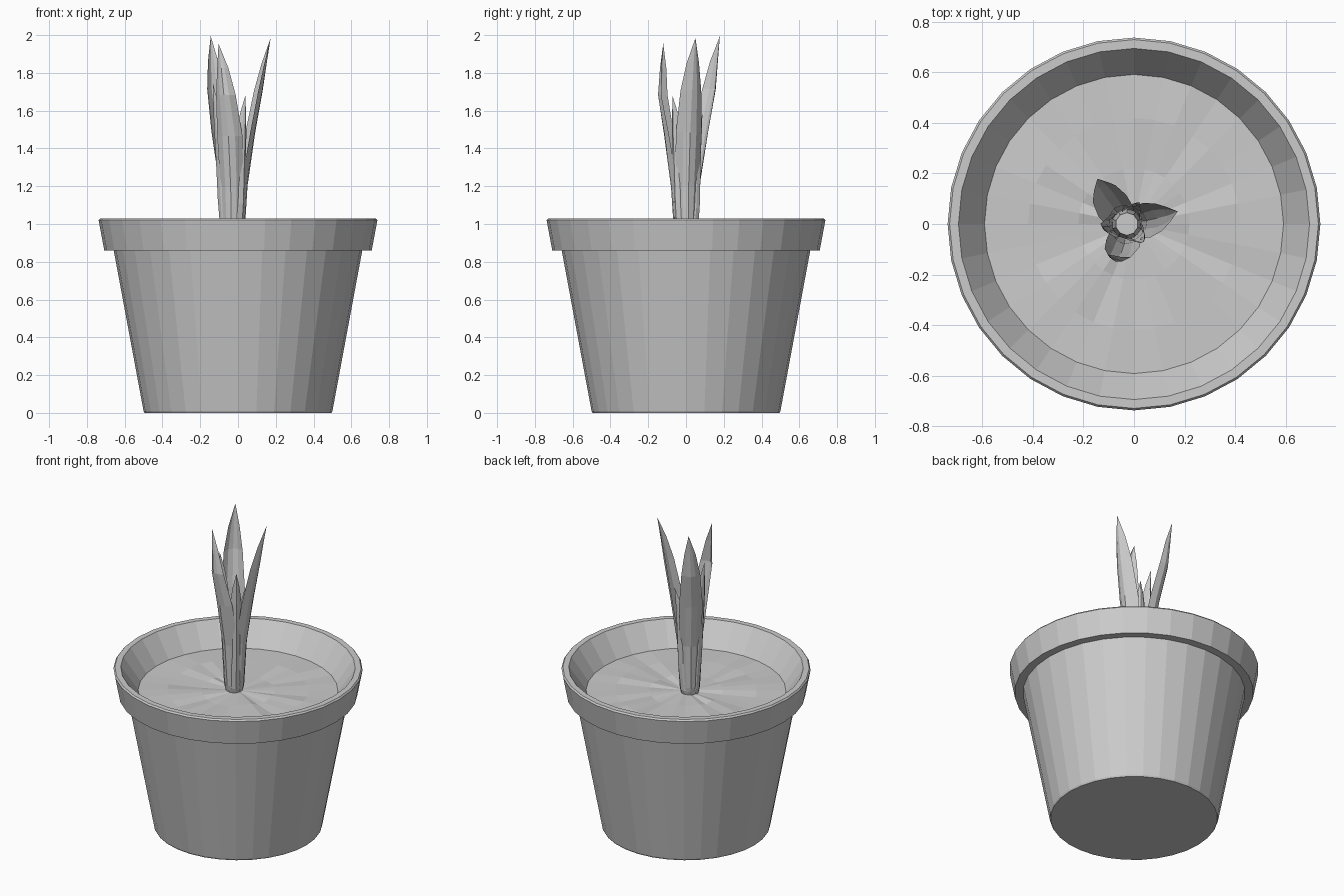
import bpy, bmesh, math, random
from mathutils import Vector

if "Cube" in bpy.data.objects:
    bpy.data.objects.remove(bpy.data.objects["Cube"])

random.seed(4)
SIDES = 32


def finish(name, bm):
    mesh = bpy.data.meshes.new(name)
    bm.to_mesh(mesh)
    bm.free()
    obj = bpy.data.objects.new(name, mesh)
    bpy.context.collection.objects.link(obj)
    return obj


def ring(bm, r, z, n=SIDES, jitter=0.0):
    return [bm.verts.new((r * math.sin(2 * math.pi * i / n),
                          r * math.cos(2 * math.pi * i / n),
                          z + random.uniform(-jitter, jitter))) for i in range(n)]


def bridge(bm, a, b):
    n = len(a)
    for i in range(n):
        bm.faces.new((a[i], a[(i + 1) % n], b[(i + 1) % n], b[i]))


# Pot: tapered body, overhanging rim and inner wall down to the soil
bm = bmesh.new()
profile = [(0.495, 0.0), (0.50, 0.01), (0.658, 0.86), (0.708, 0.86), (0.738, 1.02),
           (0.73, 1.03), (0.695, 1.03), (0.592, 0.88)]
rings = [ring(bm, r, z) for r, z in profile]
for a, b in zip(rings, rings[1:]):
    bridge(bm, a, b)
bm.faces.new(rings[0])
bmesh.ops.recalc_face_normals(bm, faces=bm.faces)
# open shell: make sure the outside faces outward
bm.faces.ensure_lookup_table()
if bm.faces[SIDES].normal.dot(bm.faces[SIDES].calc_center_median()) < 0:
    bmesh.ops.reverse_faces(bm, faces=bm.faces)
finish("pot", bm)

# Soil: slightly uneven disc
bm = bmesh.new()
soil = [ring(bm, 0.592, 0.88), ring(bm, 0.42, 0.88, jitter=0.008),
        ring(bm, 0.22, 0.88, jitter=0.008)]
for a, b in zip(soil, soil[1:]):
    bridge(bm, a, b)
mid = bm.verts.new((0, 0, 0.88))
for i in range(SIDES):
    bm.faces.new((soil[-1][i], soil[-1][(i + 1) % SIDES], mid))
bmesh.ops.recalc_face_normals(bm, faces=bm.faces)
if sum(f.normal.z for f in bm.faces) < 0:
    bmesh.ops.reverse_faces(bm, faces=bm.faces)
finish("soil", bm)

# Leaves: cupped blades wrapped round a common stem axis
AXIS = Vector((-0.028, 0, 0))


def leaf(name, angle, tip_angle, tip_z, stations):
    """stations: (height fraction, distance from axis, half width, cup depth)"""
    bm = bmesh.new()
    rows = []
    for t, r, w, cup in stations:
        a = math.radians(angle + (tip_angle - angle) * t ** 3)
        out = Vector((math.cos(a), math.sin(a), 0))
        side = Vector((-math.sin(a), math.cos(a), 0))
        z = 0.87 + (tip_z - 0.87) * t
        centre = AXIS + out * r + Vector((0, 0, z))
        if w == 0:
            rows.append([bm.verts.new(centre)])
        else:
            rows.append([bm.verts.new(centre + side * (w * s) - out * (cup * s * s))
                         for s in (-1, -0.5, 0, 0.5, 1)])
    for a, b in zip(rows, rows[1:]):
        for i in range(4):
            if len(b) == 1:
                bm.faces.new((a[i], a[i + 1], b[0]))
            else:
                bm.faces.new((a[i], a[i + 1], b[i + 1], b[i]))
    finish(name, bm)


def blade(tip_r, bulge, w):
    return [(0, 0.05, 0.035, 0.02), (0.05, 0.062, 0.048, 0.03),
            (0.3, 0.08, w * 0.9, 0.045), (0.55, 0.5 * (0.08 + bulge), w, 0.04),
            (0.75, bulge, w * 0.8, 0.035), (0.88, 0.5 * (bulge + tip_r), w * 0.48, 0.02),
            (1, tip_r, 0, 0)]


leaf("leaf_right", 10, 14, 1.985, blade(0.207, 0.162, 0.07))
leaf("leaf_back", 130, 123, 1.995, blade(0.214, 0.185, 0.07))
leaf("leaf_front", 263, 238, 1.955, blade(0.142, 0.155, 0.068))

# Smaller leaves in the gaps
leaf("small_leaf_front", 315, 313, 1.68, blade(0.098, 0.095, 0.042))
leaf("small_leaf_left", 188, 180, 1.75, blade(0.105, 0.10, 0.048))
leaf("small_leaf_back", 65, 60, 1.58, blade(0.10, 0.09, 0.042))

# Rounded stem base
bm = bmesh.new()
stem = [ring(bm, r, z, 10) for r, z in ((0.035, 0.86), (0.055, 0.89), (0.06, 0.95), (0.045, 1.15))]
for a, b in zip(stem, stem[1:]):
    bridge(bm, a, b)
bm.faces.new(stem[0])
bm.faces.new(stem[-1])
bmesh.ops.recalc_face_normals(bm, faces=bm.faces)
finish("stem_base", bm).location = AXIS
